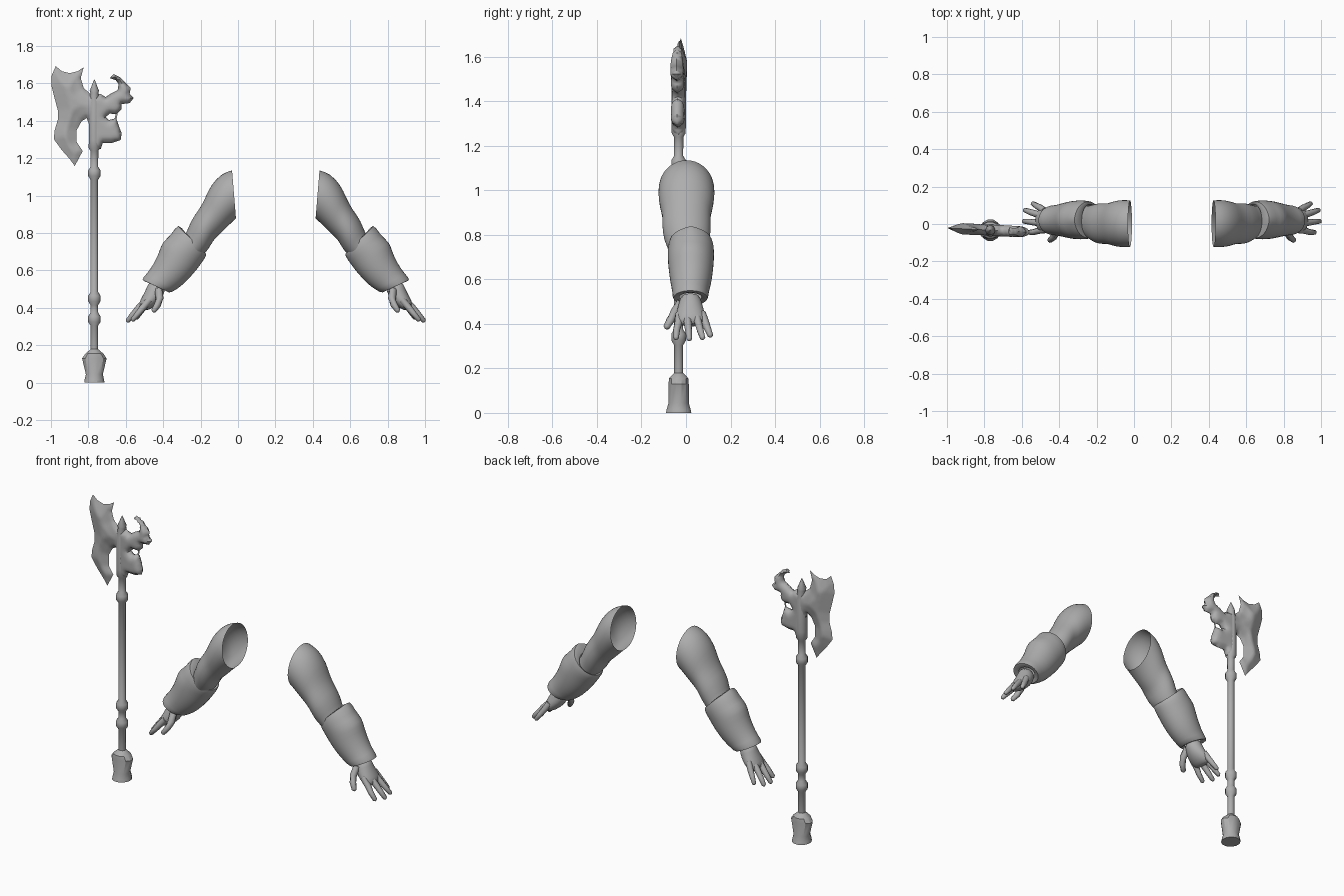
import bpy, bmesh, math
from mathutils import Vector, geometry

if "Cube" in bpy.data.objects:
    bpy.data.objects.remove(bpy.data.objects["Cube"])

grey = bpy.data.materials.new("plain grey")
grey.diffuse_color = (0.42, 0.42, 0.42, 1)
grey.use_nodes = True
grey.node_tree.nodes["Principled BSDF"].inputs["Base Color"].default_value = grey.diffuse_color
U = 187.3  # drawing units per metre


def P(p):
    """Drawing point to (x, z)."""
    return (p[0] - 238.5) / U, (383 - p[1]) / U


def finish(bm, name, subsurf=0, angle=50):
    bmesh.ops.recalc_face_normals(bm, faces=bm.faces)
    me = bpy.data.meshes.new(name)
    bm.to_mesh(me)
    bm.free()
    me.materials.append(grey)
    ob = bpy.data.objects.new(name, me)
    bpy.context.collection.objects.link(ob)
    if subsurf:
        ob.modifiers.new("smooth", 'SUBSURF').levels = subsurf
        ob.modifiers["smooth"].render_levels = subsurf
    bpy.ops.object.select_all(action='DESELECT')
    bpy.context.view_layer.objects.active = ob
    ob.select_set(True)
    bpy.ops.object.shade_smooth_by_angle(angle=math.radians(angle))
    return ob


def loft(bm, rings, cap_start=False, cap_end=False):
    rows = [[bm.verts.new(v) for v in r] for r in rings]
    n = len(rows[0])
    for a, b in zip(rows, rows[1:]):
        for i in range(n):
            j = (i + 1) % n
            bm.faces.new((a[i], a[j], b[j], b[i]))
    if cap_start:
        bm.faces.new(rows[0])
    if cap_end:
        bm.faces.new(rows[-1])


def oval(up, low, hw, yc, n=20):
    """Oval ring between an upper and a lower outline point."""
    (ux, uz), (lx, lz) = P(up), P(low)
    out = []
    for k in range(n):
        c, s = math.cos(2 * math.pi * k / n), math.sin(2 * math.pi * k / n)
        out.append(Vector(((ux + lx + (ux - lx) * c) / 2, yc + hw * s,
                           (uz + lz + (uz - lz) * c) / 2)))
    return out


def tube(pts, radii, n=8):
    """Round rings along a path."""
    rings = []
    for i, p in enumerate(pts):
        d = pts[min(i + 1, len(pts) - 1)] - pts[max(i - 1, 0)]
        q = d.to_track_quat('Z', 'Y')
        rings.append([p + q @ Vector((math.cos(a), math.sin(a), 0)) * radii[i]
                      for a in (2 * math.pi * k / n for k in range(n))])
    return rings


# ---- arms: rings of (upper point, lower point, half depth, y centre) ----
SLEEVE = [((232.5, 170), (236.5, 219), .126, .002), ((222, 173), (233, 222), .129, .002),
          ((211, 185), (225, 230), .122, .002), ((206, 197), (219, 236), .108, .002),
          ((200, 209), (214, 240), .111, .002), ((191, 220), (209, 250), .107, .004),
          ((186, 236), (203, 256), .085, .01), ((176, 250), (192, 266), .08, .02)]
CUFF = [((186, 234), (203, 254), .085, .022), ((179, 223), (208, 253), .1, .022),
        ((172, 235), (206, 258), .106, .022), ((162, 242), (201, 265), .105, .022),
        ((160, 251), (195, 273), .102, .022), ((154, 264), (184, 285), .092, .022),
        ((147, 274), (175, 291), .08, .02), ((140, 281), (169, 294), .083, .02),
        ((149, 282), (166, 289), .05, .02)]
PALM = [((150, 280), (167, 287), .045, .02), ((147, 288), (164, 295), .052, .02),
        ((143, 296), (160, 302), .066, .02), ((139, 303), (152, 309), .066, .022),
        ((140, 308), (146, 311), .05, .022)]
# finger: drawing points with y
FINGERS = {
    "index_finger": [(150, 300, -.03), (143, 308, -.035), (139, 313, -.042), (133, 320, -.045)],
    "middle_finger": [(147, 300, .005), (140, 307, .008), (134, 314, .012), (128, 321, .015)],
    "ring_finger": [(147, 300, .045), (140, 307, .055), (134, 314, .065), (129, 320, .075)],
    "little_finger": [(149, 299, .07), (145, 306, .085), (141, 312, .097), (137, 318, .11)],
    "thumb": [(159, 290, -.02), (160, 299, -.052), (158, 305, -.07), (154, 311, -.088)],
}

for side in ("left", "right"):
    def place(rings):
        if side == "left":
            return rings
        return [[Vector((.404 - v.x, v.y, v.z)) for v in r] for r in rings]

    for name, rows in (("sleeve", SLEEVE), ("cuff", CUFF), ("palm", PALM)):
        rings = [oval(*r) for r in rows]
        if name == "cuff":  # pointed elbow guard at the top edge
            rings[1][0] += Vector((-.004, 0, .012))
        bm = bmesh.new()
        loft(bm, place(rings), name == "palm", name == "palm")
        finish(bm, f"{side}_{name}", 1)

    for name, pts in FINGERS.items():
        path = [Vector((P(p)[0], p[2], P(p)[1])) for p in pts]
        path.append(path[-1] + (path[-1] - path[-2]).normalized() * .008)
        r = 1.15 if name == "thumb" else 1
        rings = tube(path, [.019 * r, .018 * r, .016 * r, .0125 * r, .004])
        bm = bmesh.new()
        loft(bm, place(rings), True, True)
        finish(bm, f"{side}_{name}")

# ---- axe shaft and butt: rows of (z, x radius, y radius) ----
CX, CY = -.768, -.033


def lathe(name, rows, n, angle=40):
    bm = bmesh.new()
    loft(bm, [[Vector((CX + rx * math.cos(a), CY + ry * math.sin(a), z))
               for a in (2 * math.pi * (k + .5) / n for k in range(n))]
              for z, rx, ry in rows], True, True)
    finish(bm, name, 0, angle)


rows = [(.15, .021, .021)]
for z in (.34, .45, 1.12):
    rows += [(z - .035, .021, .021), (z - .015, .034, .034),
             (z + .015, .034, .034), (z + .035, .021, .021)]
rows += [(1.24, .022, .022), (1.255, .032, .032), (1.3, .03, .034), (1.5, .03, .034),
         (1.55, .022, .025), (1.56, .026, .026), (1.62, .002, .002)]
lathe("shaft", rows, 12)
lathe("butt", [(0, .056, .059), (.015, .054, .056), (.045, .047, .047), (.13, .068, .047),
               (.155, .05, .045), (.175, .026, .026), (.18, .02, .02)], 12, 30)

# ---- axe head: outline filled and thickened by the distance to its edge ----
BLADE = [(56, 66), (62, 71), (70, 73), (78, 71), (84, 67), (81, 78), (84, 88), (91, 94),
         (101, 94), (106, 97), (112, 93), (118, 90), (119, 84), (116, 80), (110, 78),
         (114, 74), (120, 77), (125, 82), (131, 88), (130, 94), (134, 98), (130, 103),
         (122, 104), (122, 109), (118, 113), (117, 119), (120, 128), (122, 133),
         (121, 140), (112, 143), (103, 143), (101, 149), (90, 149), (90, 126), (87, 118),
         (82, 121), (77, 130), (77, 142), (83, 151), (75, 166), (70, 159), (62, 150),
         (54, 139), (55, 130), (58, 120), (58, 110), (54, 95), (51.5, 85), (52, 75)]
HOLE = [(106, 117), (110, 113.5), (116, 114), (115, 118.5), (109, 120)]


def resample(loop, step):
    out = []
    for a, b in zip(loop, loop[1:] + loop[:1]):
        a, b = Vector(a), Vector(b)
        k = max(1, round((b - a).length / step))
        out += [a.lerp(b, i / k) for i in range(k)]
    return out


loops = [resample(BLADE, 2.5), resample(HOLE, 2.5)]
segs = [(a, b) for lp in loops for a, b in zip(lp, lp[1:] + lp[:1])]


def inside(p):
    return sum((a.y > p.y) != (b.y > p.y) and
               p.x < a.x + (p.y - a.y) * (b.x - a.x) / (b.y - a.y) for a, b in segs) % 2


def edge_distance(p):
    best = 1e9
    for a, b in segs:
        t = max(0, min(1, (p - a).dot(b - a) / (b - a).length_squared))
        best = min(best, (p - a.lerp(b, t)).length)
    return best


points, edges = [], []
for lp in loops:
    s = len(points)
    points += lp
    edges += [(s + i, s + (i + 1) % len(lp)) for i in range(len(lp))]
for i in range(34):
    for j in range(40):
        p = Vector((50 + 2.6 * i + 1.3 * (j % 2), 64 + 2.6 * j))
        if inside(p) and edge_distance(p) > 1.2:
            points.append(p)
verts, _, faces, *_ = geometry.delaunay_2d_cdt(points, edges, [], 0, 1e-4)


def half_thickness(p):
    d = edge_distance(p)
    if d < .05:
        return 0
    f = max(0, min(1, (p.x - 75) / 20))  # sharp blade to rounded beast head
    sharp = min(.03, .0022 * d)
    r = 1 - min(d / 8, 1)
    return sharp * (1 - f) + .03 * math.sqrt(1 - r * r) * f


bm = bmesh.new()
sheets = {1: [], -1: []}
for v in verts:
    x, z = P(v)
    h, y = half_thickness(v), CY - .05 * (x - CX)
    front = bm.verts.new((x, y - h, z))
    sheets[1].append(front)
    sheets[-1].append(bm.verts.new((x, y + h, z)) if h else front)
for f in faces:
    if inside(sum((verts[i] for i in f), Vector((0, 0))) / len(f)):
        for side, sheet in sheets.items():
            vs = [sheet[i] for i in f][::side]
            if bm.faces.get(vs) is None:
                bm.faces.new(vs)
finish(bm, "axe_head", 0, 60)
